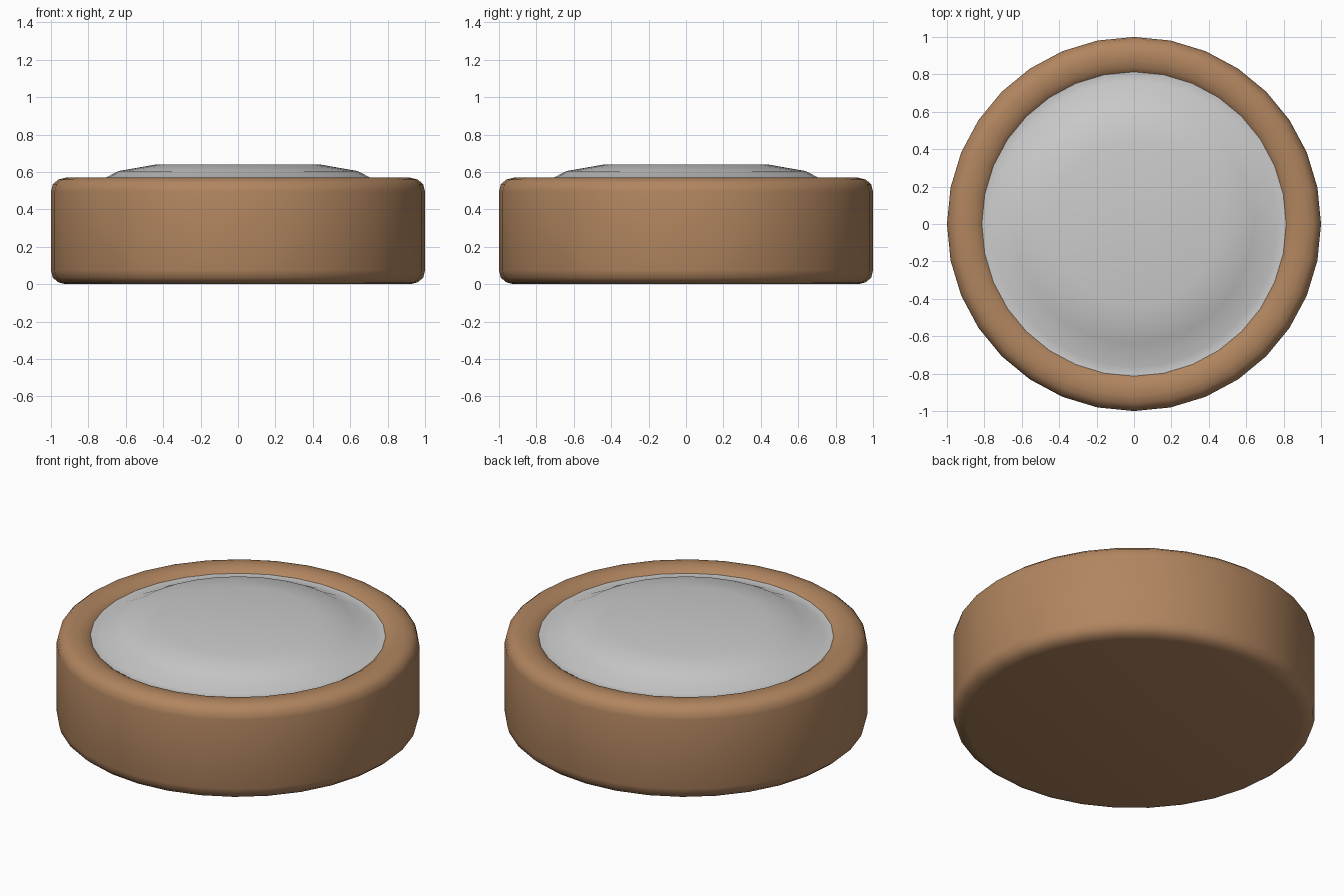
import bpy, bmesh
from math import sin, cos, pi

if "Cube" in bpy.data.objects:
    bpy.data.objects.remove(bpy.data.objects["Cube"])

SIDES = 32


def lathe(name, profile, color=None):
    """Spin an (r, z) profile running from axis to axis around z."""
    bm = bmesh.new()
    rings = []
    for r, z in profile:
        if r == 0:
            rings.append([bm.verts.new((0, 0, z))] * SIDES)
        else:
            rings.append([bm.verts.new((r * cos(2 * pi * i / SIDES),
                                        r * sin(2 * pi * i / SIDES), z))
                          for i in range(SIDES)])
    for a, b in zip(rings, rings[1:]):
        for i in range(SIDES):
            j = (i + 1) % SIDES
            corners = list(dict.fromkeys((a[i], a[j], b[j], b[i])))
            bm.faces.new(corners)
    bmesh.ops.recalc_face_normals(bm, faces=bm.faces)
    for f in bm.faces:
        f.smooth = True
    mesh = bpy.data.meshes.new(name)
    bm.to_mesh(mesh)
    bm.free()
    obj = bpy.data.objects.new(name, mesh)
    bpy.context.collection.objects.link(obj)
    if color:
        mat = bpy.data.materials.new(name + "_brown")
        mat.diffuse_color = color
        mat.use_nodes = True
        mat.node_tree.nodes["Principled BSDF"].inputs["Base Color"].default_value = mat.diffuse_color
        mesh.materials.append(mat)
    return obj


# Round brown body with rolled edges and a shallow recess
lathe("body", [(0, 0), (0.92, 0), (0.96, 0.01), (0.99, 0.035), (1, 0.075),
               (1, 0.495), (0.99, 0.535), (0.96, 0.56), (0.92, 0.57),
               (0.88, 0.57), (0.84, 0.56), (0.81, 0.541), (0.79, 0.51),
               (0.78, 0.46), (0, 0.46)],
      (0.44, 0.235, 0.115, 1))

# Grey padded top with a shallow gutter where it meets the rim
lathe("cushion", [(0, 0.64), (0.44, 0.64), (0.64, 0.605), (0.765, 0.54),
                  (0.81, 0.543), (0.84, 0.545), (0.82, 0.50), (0, 0.48)])
